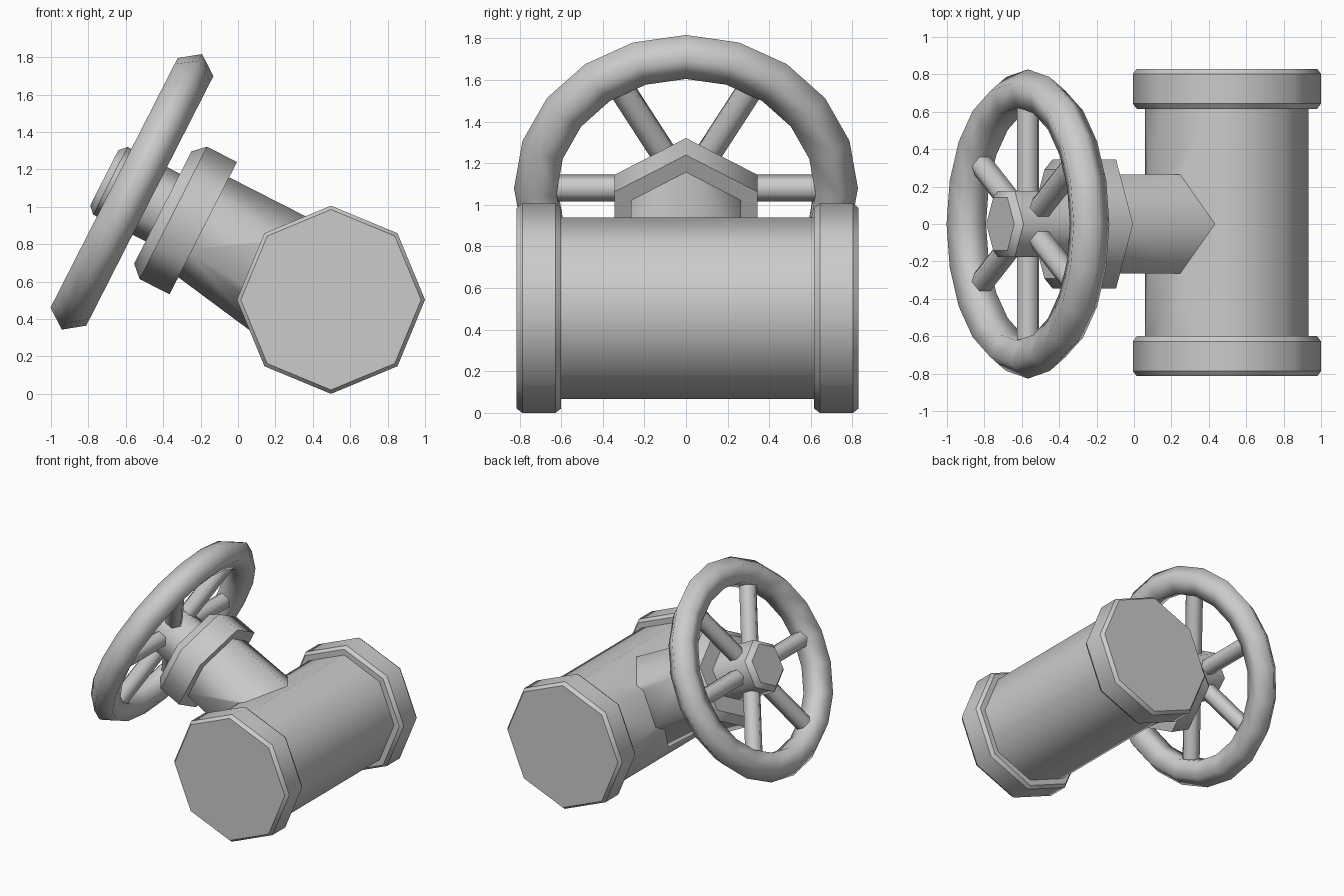
import bpy
from math import sin, cos, pi, radians
from mathutils import Matrix, Vector

cube = bpy.data.objects.get("Cube")
if cube:
    bpy.data.objects.remove(cube, do_unlink=True)

# One plain grey for everything
GREY = (0.6, 0.6, 0.6, 1)
grey = bpy.data.materials.new("grey_metal")
grey.use_nodes = True
grey.diffuse_color = GREY
grey.node_tree.nodes["Principled BSDF"].inputs["Base Color"].default_value = GREY


def lathe(name, sides, profile, frame):
    """Turn (height, radius) pairs about local z; smooth round, sharp rings."""
    verts = [frame @ Vector((r * cos(2 * pi * i / sides), r * sin(2 * pi * i / sides), h))
             for h, r in profile for i in range(sides)]
    faces = [list(range(sides))[::-1],
             [len(verts) - sides + i for i in range(sides)]]
    for k in range(len(profile) - 1):
        for i in range(sides):
            a, b = k * sides + i, k * sides + (i + 1) % sides
            faces.append([a, b, b + sides, a + sides])
    mesh = bpy.data.meshes.new(name)
    mesh.from_pydata(verts, [], faces)
    mesh.materials.append(grey)
    mesh.polygons.foreach_set("use_smooth", [True] * len(faces))
    for e in mesh.edges:
        e.use_edge_sharp = e.vertices[0] // sides == e.vertices[1] // sides
    obj = bpy.data.objects.new(name, mesh)
    bpy.context.collection.objects.link(obj)
    return obj


pipe_frame = Matrix.Translation((0.497, 0.008, 0.503)) @ Matrix.Rotation(-pi / 2, 4, 'X')
wheel_frame = Matrix.Translation((-0.567, 0, 1.08)) @ Matrix.Rotation(radians(-63), 4, 'Y')

# Pipe body with the slanted branch merged in
body = lathe("pipe_body", 8, [(-0.75, 0.437), (0.75, 0.437)], pipe_frame)
branch = lathe("branch_cutter", 6, [(-1.05, 0.305), (-0.4, 0.305)], wheel_frame)
to_local = wheel_frame.inverted()
for v in branch.data.vertices:          # flare the underside toward the pipe
    p = to_local @ v.co
    if p.x < 0:
        p.x *= 1.31 if p.z < -1 else 0.95
    v.co = wheel_frame @ p
branch.hide_render = True
join = body.modifiers.new("join_branch", 'BOOLEAN')
join.operation = 'UNION'
join.solver = 'EXACT'
join.object = branch
bpy.ops.object.select_all(action='DESELECT')
bpy.context.view_layer.objects.active = body
body.select_set(True)
bpy.ops.object.modifier_apply(modifier=join.name)
bpy.data.objects.remove(branch, do_unlink=True)
bpy.ops.object.shade_smooth_by_angle(angle=radians(70))

# End flanges with chamfered rims
for name, side in (("front_flange", -1), ("back_flange", 1)):
    mid = side * 0.715
    lathe(name, 8, [(mid - 0.107, 0.482), (mid - 0.08, 0.503),
                    (mid + 0.08, 0.503), (mid + 0.107, 0.482)], pipe_frame)

# Bonnet nut and wheel hub
lathe("bonnet_nut", 6, [(-0.428, 0.397), (-0.248, 0.397), (-0.185, 0.337)], wheel_frame)
lathe("wheel_hub", 6, [(-0.25, 0.203), (0.13, 0.203), (0.166, 0.165)], wheel_frame)

# Handwheel rim
bpy.ops.mesh.primitive_torus_add(major_segments=20, minor_segments=5,
                                 major_radius=0.714, minor_radius=0.1125)
rim = bpy.context.object
rim.name = "wheel_rim"
rim.matrix_world = wheel_frame
rim.data.materials.append(grey)
bpy.ops.object.shade_smooth()

# Six spokes
for k in range(6):
    frame = (wheel_frame @ Matrix.Rotation(radians(30 + 60 * k), 4, 'Z')
             @ Matrix.Rotation(pi / 2, 4, 'Y'))
    lathe(f"spoke_{k + 1}", 6, [(0.1, 0.065), (0.68, 0.065)], frame)
